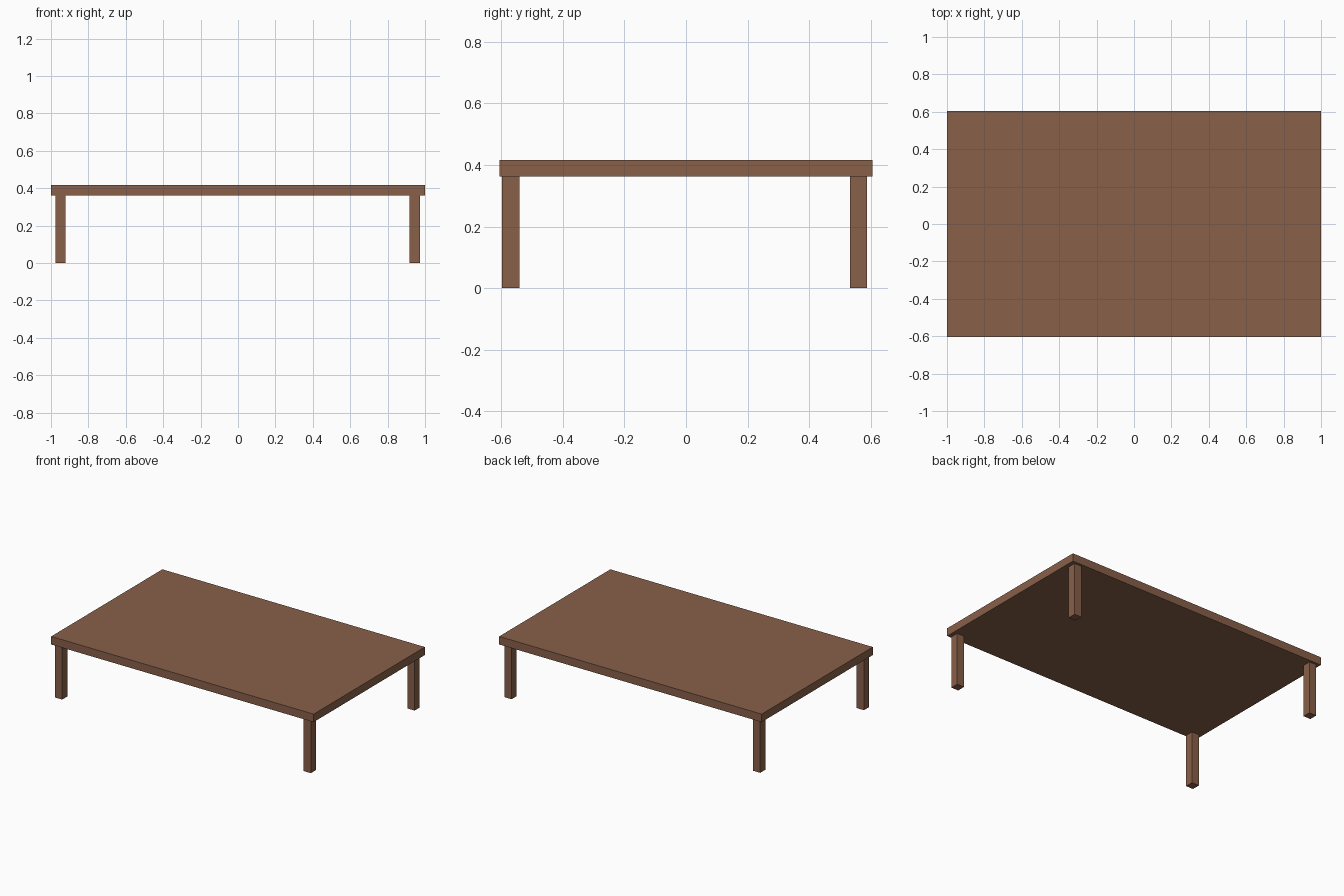
import bpy

if "Cube" in bpy.data.objects:
    bpy.data.objects.remove(bpy.data.objects["Cube"])

wood = bpy.data.materials.new("brown wood")
wood.diffuse_color = (0.246, 0.117, 0.067, 1.0)
wood.use_nodes = True
wood.node_tree.nodes["Principled BSDF"].inputs["Base Color"].default_value = wood.diffuse_color


def box(name, x0, x1, y0, y1, z0, z1):
    """Box between two corners."""
    bpy.ops.mesh.primitive_cube_add(size=1)
    ob = bpy.context.object
    ob.name = name
    for v in ob.data.vertices:
        v.co = (x1 if v.co.x > 0 else x0,
                y1 if v.co.y > 0 else y0,
                z1 if v.co.z > 0 else z0)
    ob.data.materials.append(wood)
    return ob


# table top slab
UNDER, TOP = 0.362, 0.417
box("table_top", -1.0, 1.0, -0.605, 0.605, UNDER, TOP)

# four square legs, set in slightly less at the front and left
for side, x0, x1 in (("left", -0.977, -0.922), ("right", 0.918, 0.973)):
    for end, y0, y1 in (("front", -0.597, -0.541), ("back", 0.532, 0.588)):
        box(f"{end}_{side}_leg", x0, x1, y0, y1, 0.0, UNDER)
